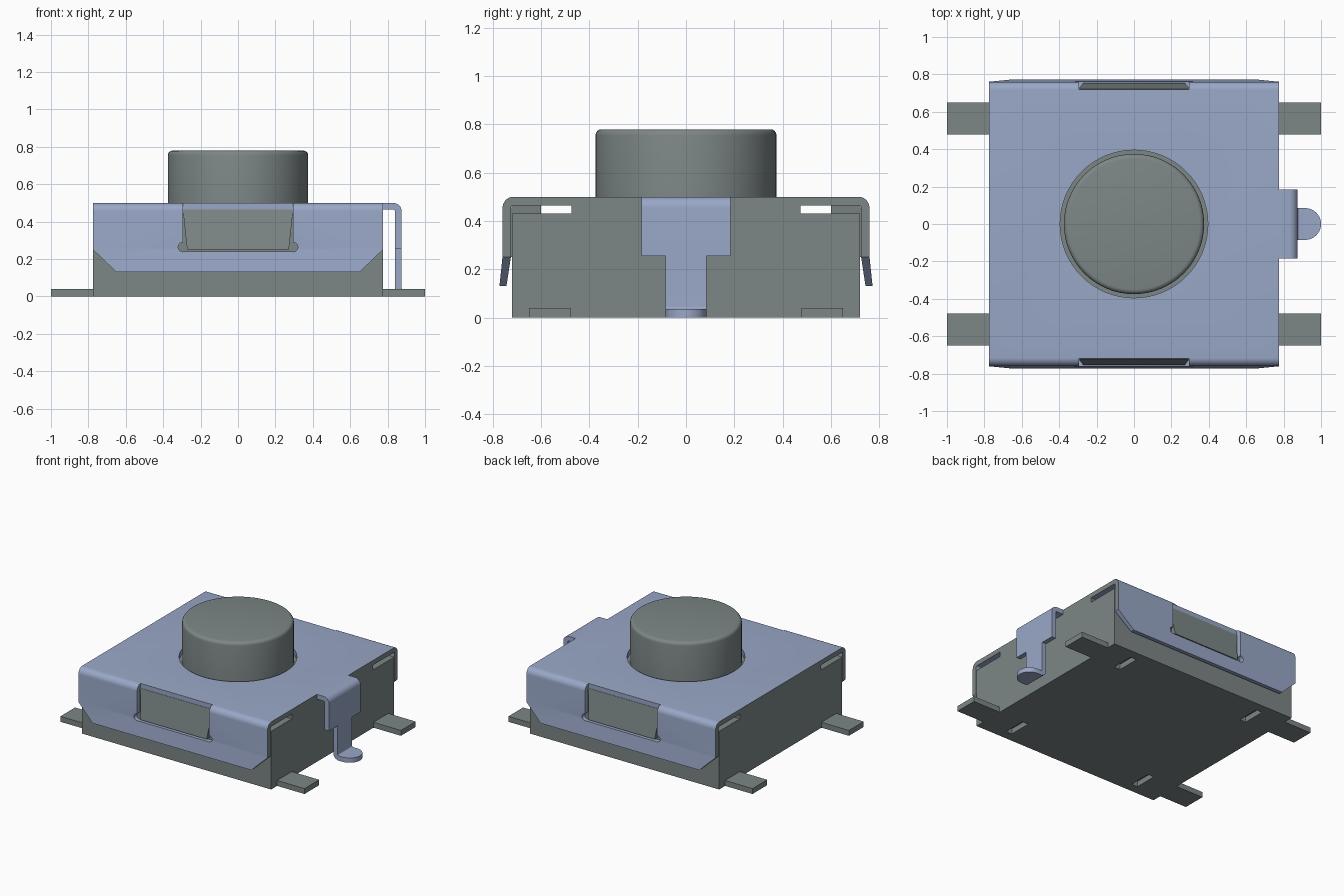
import bpy, bmesh, math

cube = bpy.data.objects.get("Cube")
if cube:
    bpy.data.objects.remove(cube, do_unlink=True)


def material(name, rgb):
    m = bpy.data.materials.new(name)
    m.use_nodes = True
    m.diffuse_color = (*rgb, 1)
    m.node_tree.nodes["Principled BSDF"].inputs["Base Color"].default_value = (*rgb, 1)
    return m


GREY = material("grey plastic", (0.205, 0.24, 0.24))
BLUE = material("blue steel", (0.32, 0.39, 0.57))


def arc(cx, cy, r, a0, a1, n=8):
    """Points on an arc, angles in degrees."""
    angles = [math.radians(a0 + (a1 - a0) * i / n) for i in range(n + 1)]
    return [(cx + r * math.cos(a), cy + r * math.sin(a)) for a in angles]


def finish(name, bm, mat):
    bmesh.ops.recalc_face_normals(bm, faces=bm.faces)
    me = bpy.data.meshes.new(name)
    bm.to_mesh(me)
    bm.free()
    ob = bpy.data.objects.new(name, me)
    bpy.context.collection.objects.link(ob)
    if mat:
        me.materials.append(mat)
    return ob


def prism(name, pts, axis, lo, hi, mat=None):
    """Extrude a 2D outline along x (points y,z), y (x,z) or z (x,y)."""
    place = {"x": lambda p, t: (t, p[0], p[1]),
             "y": lambda p, t: (p[0], t, p[1]),
             "z": lambda p, t: (p[0], p[1], t)}[axis]
    bm = bmesh.new()
    a = [bm.verts.new(place(p, lo)) for p in pts]
    b = [bm.verts.new(place(p, hi)) for p in pts]
    bm.faces.new(a)
    bm.faces.new(b[::-1])
    for i in range(len(pts)):
        j = (i + 1) % len(pts)
        bm.faces.new((a[i], b[i], b[j], a[j]))
    return finish(name, bm, mat)


def rect(x0, x1, y0, y1):
    return [(x0, y0), (x1, y0), (x1, y1), (x0, y1)]


def activate(ob):
    bpy.ops.object.select_all(action="DESELECT")
    ob.select_set(True)
    bpy.context.view_layer.objects.active = ob


def cut(ob, cutters):
    for c in cutters:
        mod = ob.modifiers.new("cut", "BOOLEAN")
        mod.operation = "DIFFERENCE"
        mod.solver = "EXACT"
        mod.object = c
        activate(ob)
        bpy.ops.object.modifier_apply(modifier=mod.name)
        bpy.data.objects.remove(c, do_unlink=True)


def smooth(ob):
    activate(ob)
    bpy.ops.object.shade_smooth_by_angle(angle=math.radians(30))


HALF = 0.775   # half length of the housing
T = 0.035      # sheet metal thickness
TOP = 0.5

# Housing with a lowered shoulder along both long sides
half = [(0.72, 0), (0.72, 0.43), (0.475, 0.43), (0.475, TOP - T)]
body = prism("housing", half + [(-y, z) for y, z in reversed(half)],
             "x", -HALF, HALF, GREY)
cut(body, [prism("pocket", rect(sx * 0.55 - 0.025, sx * 0.55 + 0.025,
                                sy * 0.565 - 0.085, sy * 0.565 + 0.085),
                 "z", -0.1, 0.04)
           for sx in (-1, 1) for sy in (-1, 1)])

# Latch wedges that fill the cover windows
for side, label in ((-1, "front"), (1, "back")):
    bm = bmesh.new()
    rows = [(0.295, 0.6, TOP - T), (0.295, 0.722, TOP - T),
            (0.272, 0.755, 0.25), (0.272, 0.6, 0.25)]
    l, r = [[bm.verts.new((s * x, side * y, z)) for x, y, z in rows] for s in (-1, 1)]
    bm.faces.new(l)
    bm.faces.new(r[::-1])
    for i in range(4):
        j = (i + 1) % 4
        bm.faces.new((l[i], r[i], r[j], l[j]))
    finish(label + "_latch", bm, GREY)

# Bent sheet cover with splayed skirts
outer = [(0.773, 0.13), (0.76, 0.255)] + arc(0.715, TOP - 0.045, 0.045, 0, 90)
inner = arc(0.715, TOP - 0.045, 0.01, 90, 0) + [(0.725, 0.255), (0.744, 0.13)]
mirrored = lambda pts: [(-y, z) for y, z in reversed(pts)]
cover = prism("cover", outer + mirrored(outer) + mirrored(inner) + inner,
              "x", -HALF, HALF, BLUE)
cutters = [prism("button_hole", arc(0, 0, 0.395, 0, 354.375, 63), "z", 0.3, 0.7)]
for s in (-1, 1):
    y0, y1 = sorted((s * 0.72, s * 0.9))
    cutters.append(prism("window", rect(-0.295, 0.295, 0.24, 0.6), "y", y0, y1))
    cutters.append(prism("skirt_corner", [(s * 0.63, 0.111), (s * 0.8, 0.274), (s * 0.8, 0.111)],
                         "y", -1, 1))
    for x in (-0.295, 0.295):
        cutters.append(prism("relief", arc(x, 0.264, 0.025, 0, 345, 23), "y", y0, y1))
cut(cover, cutters)
# Sheared end faces match the housing
cover.data.materials.clear()
for m in (BLUE, GREY):
    cover.data.materials.append(m)
for f in cover.data.polygons:
    f.material_index = int(abs(f.normal.x) > 0.99 and abs(f.center.x) > HALF - 0.01)
smooth(cover)

# Push button with a softened rim
button = prism("button", arc(0, 0, 0.375, 0, 354.375, 63), "z", 0.43, 0.78, GREY)
bm = bmesh.new()
bm.from_mesh(button.data)
rim = [e for e in bm.edges if all(v.co.z > 0.7 for v in e.verts)]
bmesh.ops.bevel(bm, geom=rim, offset=0.025, segments=4, profile=0.5, affect="EDGES")
bm.to_mesh(button.data)
bm.free()
smooth(button)

# Four flat leads
for sx, lx in ((-1, "right"), (1, "left")):
    for sy, ly in ((-1, "front"), (1, "back")):
        x0, x1 = sorted((sx * HALF, sx * 1.0))
        y0, y1 = sorted((sy * 0.478, sy * 0.65))
        prism(f"{ly}_{lx}_lead", rect(x0, x1, y0, y1), "z", 0, 0.04, GREY)

# Ground tab: wide bend, narrow stem and rounded foot
bend = ([(HALF, TOP - T), (HALF, TOP)] + arc(0.83, 0.455, 0.045, 90, 0)
        + [(0.875, 0.255), (0.84, 0.255)] + arc(0.83, 0.455, 0.01, 0, 90))
smooth(prism("ground_tab_bend", bend, "y", -0.185, 0.185, BLUE))
stem = ([(0.84, 0.255), (0.875, 0.255)] + arc(0.885, 0.045, 0.01, 180, 270)
        + [(0.915, T), (0.915, 0)] + arc(0.885, 0.045, 0.045, 270, 180))
smooth(prism("ground_tab_stem", stem, "y", -0.085, 0.085, BLUE))
smooth(prism("ground_tab_foot", arc(0.915, 0, 0.085, -90, 90, 20), "z", 0, T, BLUE))
